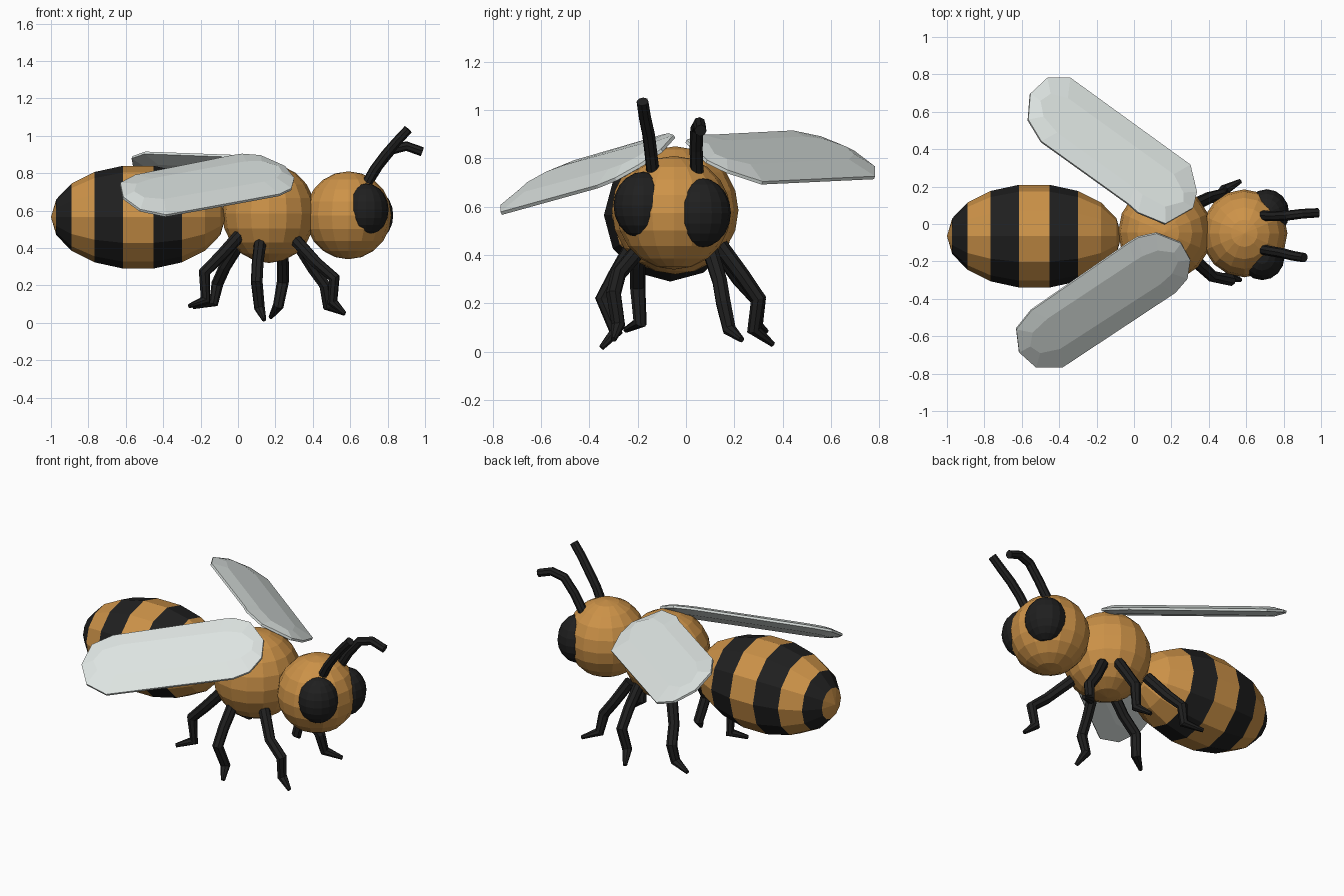
import bpy, bmesh, math
from mathutils import Vector, Matrix

if "Cube" in bpy.data.objects:
    bpy.data.objects.remove(bpy.data.objects["Cube"])


def material(name, rgb):
    m = bpy.data.materials.new(name)
    m.diffuse_color = (*rgb, 1)
    m.use_nodes = True
    m.node_tree.nodes["Principled BSDF"].inputs["Base Color"].default_value = m.diffuse_color
    return m


ORANGE = material("amber", (0.61, 0.29, 0.065))
BLACK = material("black", (0.014, 0.014, 0.014))
PALE = material("wing_pale", (0.72, 0.77, 0.75))


def add_mesh(name, bm, mats):
    bmesh.ops.recalc_face_normals(bm, faces=bm.faces)
    me = bpy.data.meshes.new(name)
    bm.to_mesh(me)
    bm.free()
    for m in mats:
        me.materials.append(m)
    ob = bpy.data.objects.new(name, me)
    bpy.context.collection.objects.link(ob)
    return ob


def ball(name, loc, size, mat, seg=16, rings=10, turn=Matrix()):
    bm = bmesh.new()
    bmesh.ops.create_uvsphere(
        bm, u_segments=seg, v_segments=rings, radius=1,
        matrix=Matrix.Translation(loc) @ turn @ Matrix.Diagonal((*size, 1)))
    return add_mesh(name, bm, [mat])


def tube(name, pts, radii):
    cu = bpy.data.curves.new(name, 'CURVE')
    cu.dimensions = '3D'
    cu.bevel_depth = 1
    cu.bevel_resolution = 2
    cu.use_fill_caps = True
    sp = cu.splines.new('POLY')
    sp.points.add(len(pts) - 1)
    for p, co, r in zip(sp.points, pts, radii):
        p.co = (*co, 1)
        p.radius = r
    sp.use_smooth = False
    cu.materials.append(BLACK)
    ob = bpy.data.objects.new(name, cu)
    bpy.context.collection.objects.link(ob)
    return ob


# Abdomen: ball lying along x, striped ring by ring
bm = bmesh.new()
bmesh.ops.create_uvsphere(
    bm, u_segments=12, v_segments=9, radius=1,
    matrix=Matrix.Translation((-0.533, -0.065, 0.565))
    @ Matrix.Diagonal((0.467, 0.279, 0.279, 1)) @ Matrix.Rotation(math.pi / 2, 4, 'Y'))
for f in bm.faces:
    x = f.calc_center_median().x
    f.material_index = int(any(a < x < b for a, b in
                               ((-0.968, -0.893), (-0.765, -0.616), (-0.45, -0.3))))
add_mesh("abdomen", bm, [ORANGE, BLACK])

# Thorax, head and eyes
ball("thorax", (0.165, -0.045, 0.585), (0.25, 0.262, 0.265), ORANGE)
ball("head", (0.59, -0.05, 0.575), (0.23, 0.235, 0.235), ORANGE)
ball("eye_near", (0.685, -0.175, 0.605), (0.12, 0.125, 0.14), BLACK)
ball("eye_far", (0.71, 0.058, 0.575), (0.12, 0.128, 0.145), BLACK)

# Antennae
AR = [0.028, 0.027, 0.027, 0.026, 0.025]
tube("antenna_near", [(0.68, -0.135, 0.73), (0.73, -0.145, 0.82), (0.79, -0.155, 0.9),
                      (0.85, -0.17, 0.97), (0.91, -0.18, 1.035)], AR)
tube("antenna_far", [(0.68, 0.045, 0.73), (0.75, 0.042, 0.84), (0.82, 0.045, 0.925),
                     (0.9, 0.055, 0.945), (0.985, 0.06, 0.915)], AR)

# Legs: hip, thigh, knee, ankle, foot
LR = [0.034, 0.032, 0.032, 0.029, 0.012]
legs = {
    "front_leg_near": [(0.31, -0.18, 0.44), (0.42, -0.28, 0.32), (0.515, -0.3, 0.24),
                       (0.505, -0.28, 0.11), (0.57, -0.3, 0.05)],
    "front_leg_far": [(0.32, 0.1, 0.42), (0.4, 0.14, 0.29), (0.465, 0.155, 0.2),
                      (0.48, 0.18, 0.09), (0.57, 0.23, 0.05)],
    "middle_leg_near": [(0.12, -0.22, 0.44), (0.105, -0.29, 0.32), (0.1, -0.345, 0.22),
                        (0.115, -0.29, 0.08), (0.14, -0.35, 0.016)],
    "middle_leg_far": [(0.23, 0.14, 0.44), (0.24, 0.23, 0.32), (0.24, 0.3, 0.22),
                       (0.215, 0.28, 0.09), (0.175, 0.36, 0.03)],
    "rear_leg_near": [(0.01, -0.18, 0.47), (-0.09, -0.2, 0.36), (-0.18, -0.2, 0.27),
                      (-0.175, -0.19, 0.12), (-0.26, -0.25, 0.09)],
    "rear_leg_far": [(0.01, 0.13, 0.43), (-0.07, 0.22, 0.3), (-0.11, 0.3, 0.21),
                     (-0.13, 0.29, 0.11), (-0.24, 0.33, 0.085)],
}
for name, pts in legs.items():
    tube(name, pts, LR)


# Wings: outline lifted onto a tilted plane, thickened to a lens with a flat middle
def wing(name, outline, plane, axis):
    a, b, c = plane
    rim = [Vector((x, y, a + b * x + c * y)) for x, y in outline]
    mid = sum(rim, Vector()) / len(rim)
    n = Vector((-b, -c, 1)).normalized()
    u = Vector((*axis, b * axis[0] + c * axis[1])).normalized()
    v = n.cross(u)

    def inset(p, h):
        d = p - mid
        return mid + u * d.dot(u) * 0.88 + v * d.dot(v) * 0.5 + n * h

    bm = bmesh.new()
    rings = [[bm.verts.new(p) for p in ring] for ring in
             ([inset(p, 0.026) for p in rim], [p + n * 0.007 for p in rim],
              [p - n * 0.007 for p in rim], [inset(p, -0.026) for p in rim])]
    k = len(rim)
    for r0, r1 in zip(rings, rings[1:]):
        for i in range(k):
            bm.faces.new((r0[i], r0[(i + 1) % k], r1[(i + 1) % k], r1[i]))
    bm.faces.new(rings[0])
    bm.faces.new(rings[-1])
    add_mesh(name, bm, [PALE])


wing("wing_near",
     [(0.12, -0.048), (0.25, -0.10), (0.3, -0.19), (0.285, -0.29), (0.22, -0.365),
      (-0.385, -0.765), (-0.524, -0.765), (-0.615, -0.684), (-0.63, -0.56),
      (-0.55, -0.46), (-0.03, -0.10), (0.02, -0.07)],
     (0.944, -0.207, 0.59), (-0.85, -0.53))
wing("wing_far",
     [(0.166, 0.0), (0.315, 0.085), (0.335, 0.17), (0.3, 0.315), (-0.342, 0.78),
      (-0.465, 0.78), (-0.556, 0.695), (-0.567, 0.556), (-0.497, 0.44),
      (-0.03, 0.105), (0.02, 0.06)],
     (0.925, -0.329, -0.407), (-0.81, 0.58))
